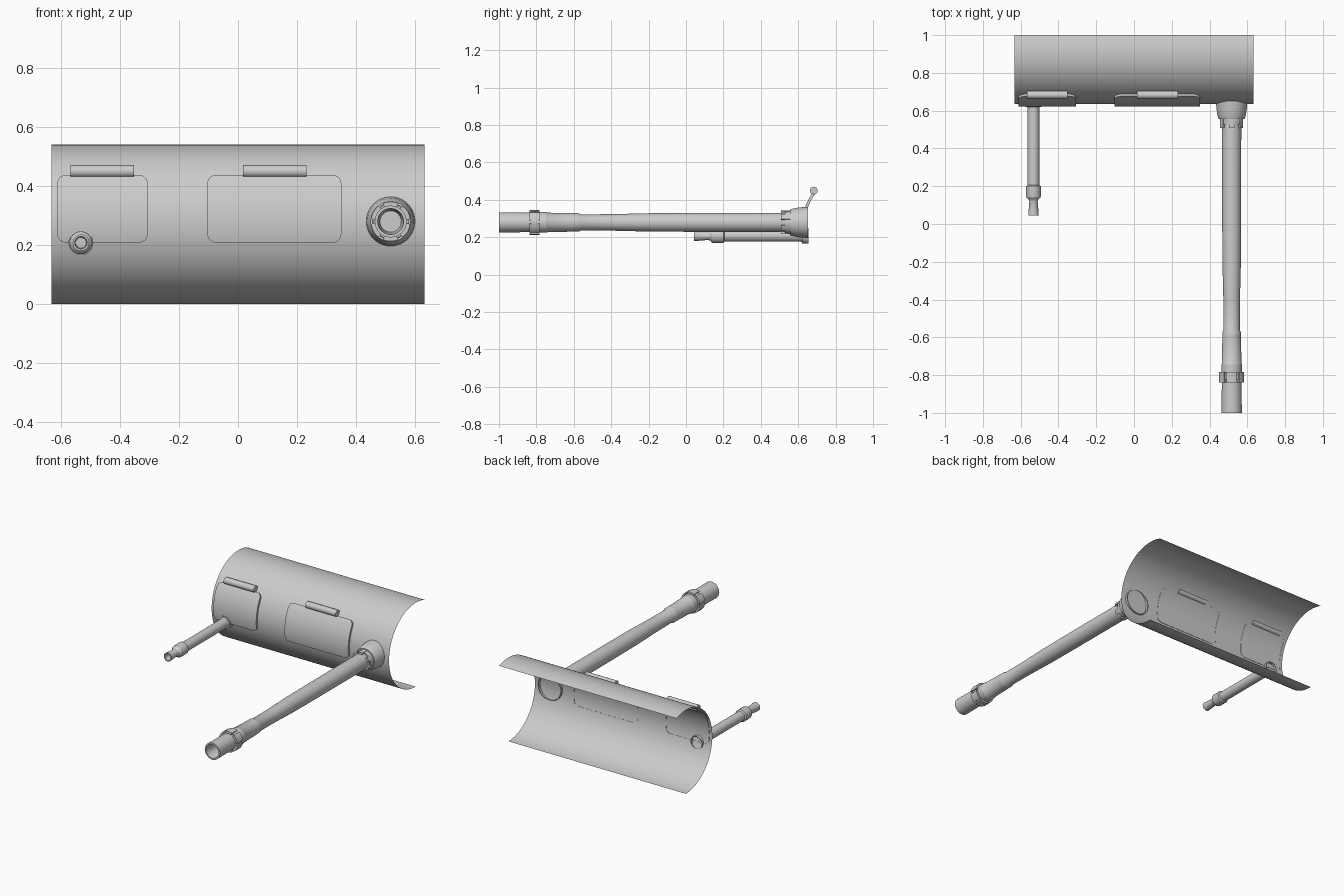
import bpy, bmesh, math
from mathutils import Matrix, Vector

if "Cube" in bpy.data.objects:
    bpy.data.objects.remove(bpy.data.objects["Cube"])

gray = bpy.data.materials.new("plain gray")
gray.diffuse_color = (0.6, 0.6, 0.6, 1)
gray.use_nodes = True
gray.node_tree.nodes["Principled BSDF"].inputs["Base Color"].default_value = gray.diffuse_color

CY, CZ, R = 0.905, 0.27, 0.27      # axis and radius of the curved shield
HALF = 0.6325                      # half width of the shield


def finish(bm, name, angle=30):
    me = bpy.data.meshes.new(name)
    bm.to_mesh(me)
    bm.free()
    me.materials.append(gray)
    ob = bpy.data.objects.new(name, me)
    bpy.context.collection.objects.link(ob)
    bpy.ops.object.select_all(action='DESELECT')
    ob.select_set(True)
    bpy.context.view_layer.objects.active = ob
    bpy.ops.object.shade_smooth_by_angle(angle=math.radians(angle))
    return ob


def lathe(name, x, z, profile, n=32):
    """Turn a (y, radius) profile around a line along y."""
    bm = bmesh.new()
    rings = []
    for y, r in profile:
        if r == 0:
            rings.append([bm.verts.new((x, y, z))] * n)
        else:
            rings.append([bm.verts.new((x + r * math.cos(k * math.tau / n), y,
                                        z + r * math.sin(k * math.tau / n)))
                          for k in range(n)])
    for a, b in zip(rings, rings[1:]):
        for k in range(n):
            j = (k + 1) % n
            vs = list(dict.fromkeys((a[k], b[k], b[j], a[j])))
            bm.faces.new(vs)
    return finish(bm, name)


def lugs(name, x, z, y0, y1, r0, r1, count, width):
    """Curved blocks spaced evenly around a line along y."""
    bm = bmesh.new()
    for c in range(count):
        mid = math.pi / 2 + c * math.tau / count
        angs = [mid + math.radians(width) * (i / 4 - 0.5) for i in range(5)]
        outline = [(r1, a) for a in angs] + [(r0, a) for a in reversed(angs)]
        face = bm.faces.new([bm.verts.new((x + r * math.cos(a), y0, z + r * math.sin(a)))
                             for r, a in outline])
        new = bmesh.ops.extrude_face_region(bm, geom=[face])
        for v in new['geom']:
            if isinstance(v, bmesh.types.BMVert):
                v.co.y = y1
    bmesh.ops.recalc_face_normals(bm, faces=bm.faces)
    return finish(bm, name)


def on_shield(x, z, r):
    h = z - CZ
    return Vector((x, CY - math.sqrt(r * r - h * h), z))


def hatch(name, x0, x1, z0, z1, corner=0.03):
    """Rounded plate wrapped over the shield, with a rim sunk into it."""
    ro, ri, steps = R + 0.013, R - 0.002, 5
    rows = []
    for i in range(steps + 1):
        a = i / steps * math.pi / 2
        rows.append((z0 + corner * (1 - math.cos(a)), corner * (1 - math.sin(a))))
    top = [(z0 + z1 - z, ins) for z, ins in reversed(rows)]
    za, zb = rows[-1][0], top[0][0]
    rows += [(za + (zb - za) * i / 8, 0) for i in range(1, 8)] + top
    bm = bmesh.new()
    pairs = [(bm.verts.new(on_shield(x0 + ins, z, ro)),
              bm.verts.new(on_shield(x1 - ins, z, ro))) for z, ins in rows]
    for (l0, r0), (l1, r1) in zip(pairs, pairs[1:]):
        bm.faces.new((l0, r0, r1, l1))
    border = [e for e in bm.edges if e.is_boundary]
    new = bmesh.ops.extrude_edge_only(bm, edges=border)
    for v in new['geom']:
        if isinstance(v, bmesh.types.BMVert):
            v.co.y = CY + (v.co.y - CY) * ri / ro
            v.co.z = CZ + (v.co.z - CZ) * ri / ro
    return finish(bm, name)


def hinge(name, x0, x1, y=0.683, z=0.449, r=0.021):
    bm = bmesh.new()
    m = Matrix.Translation(((x0 + x1) / 2, y, z)) @ Matrix.Rotation(math.pi / 2, 4, 'Y')
    bmesh.ops.create_cone(bm, cap_ends=True, segments=20, radius1=r, radius2=r,
                          depth=x1 - x0, matrix=m)
    return finish(bm, name)


# Curved shield: thin sheet from straight below the axis to just past the top
bm = bmesh.new()
end = math.pi + math.asin(0.095 / R)
arc = []
for i in range(57):
    a = end * i / 56
    y, z = CY - R * math.sin(a), CZ - R * math.cos(a)
    arc.append((bm.verts.new((-HALF, y, z)), bm.verts.new((HALF, y, z))))
for (l0, r0), (l1, r1) in zip(arc, arc[1:]):
    bm.faces.new((l0, r0, r1, l1))
finish(bm, "curved_shield")

# Hatches with hinge bars
hatch("small_hatch", -0.612, -0.306, 0.207, 0.437)
hatch("large_hatch", -0.104, 0.35, 0.207, 0.437)
hinge("small_hatch_hinge", -0.567, -0.352)
hinge("large_hatch_hinge", 0.017, 0.232)

# Long tube with hollow mouth, sleeve and tapered body
BX, BZ = 0.517, 0.279
lathe("long_tube", BX, BZ, [
    (-0.9, 0), (-0.9, 0.036), (-1, 0.044), (-1, 0.054), (-0.84, 0.052),
    (-0.785, 0.052), (-0.785, 0.055), (-0.745, 0.055), (-0.74, 0.052),
    (-0.59, 0.049), (-0.575, 0.049), (-0.56, 0.043), (-0.4, 0.044),
    (-0.2, 0.049), (0.0, 0.05), (0.56, 0.051)])
lathe("tube_collar", BX, BZ, [(-0.825, 0.05), (-0.825, 0.06), (-0.79, 0.06), (-0.79, 0.05)])
lugs("tube_collar_lugs", BX, BZ, -0.838, -0.783, 0.05, 0.067, 6, 46)

# Stepped base where the long tube meets the shield
lathe("tube_base", BX, BZ, [
    (0.528, 0.048), (0.528, 0.058), (0.555, 0.061), (0.555, 0.068), (0.565, 0.072),
    (0.6, 0.079), (0.652, 0.084), (0.652, 0.078), (0.63, 0.078)], 40)
lugs("tube_base_lugs", BX, BZ, 0.507, 0.555, 0.048, 0.063, 6, 28)

# Short tube with hollow flared mouth, collar and foot ring
lathe("short_tube", -0.532, 0.207, [
    (0.09, 0), (0.09, 0.018), (0.044, 0.021), (0.044, 0.028), (0.12, 0.022),
    (0.13, 0.026), (0.14, 0.037), (0.148, 0.039), (0.2, 0.039), (0.206, 0.031),
    (0.615, 0.031), (0.62, 0.034), (0.62, 0.042), (0.655, 0.042), (0.655, 0.037),
    (0.64, 0.037)])
